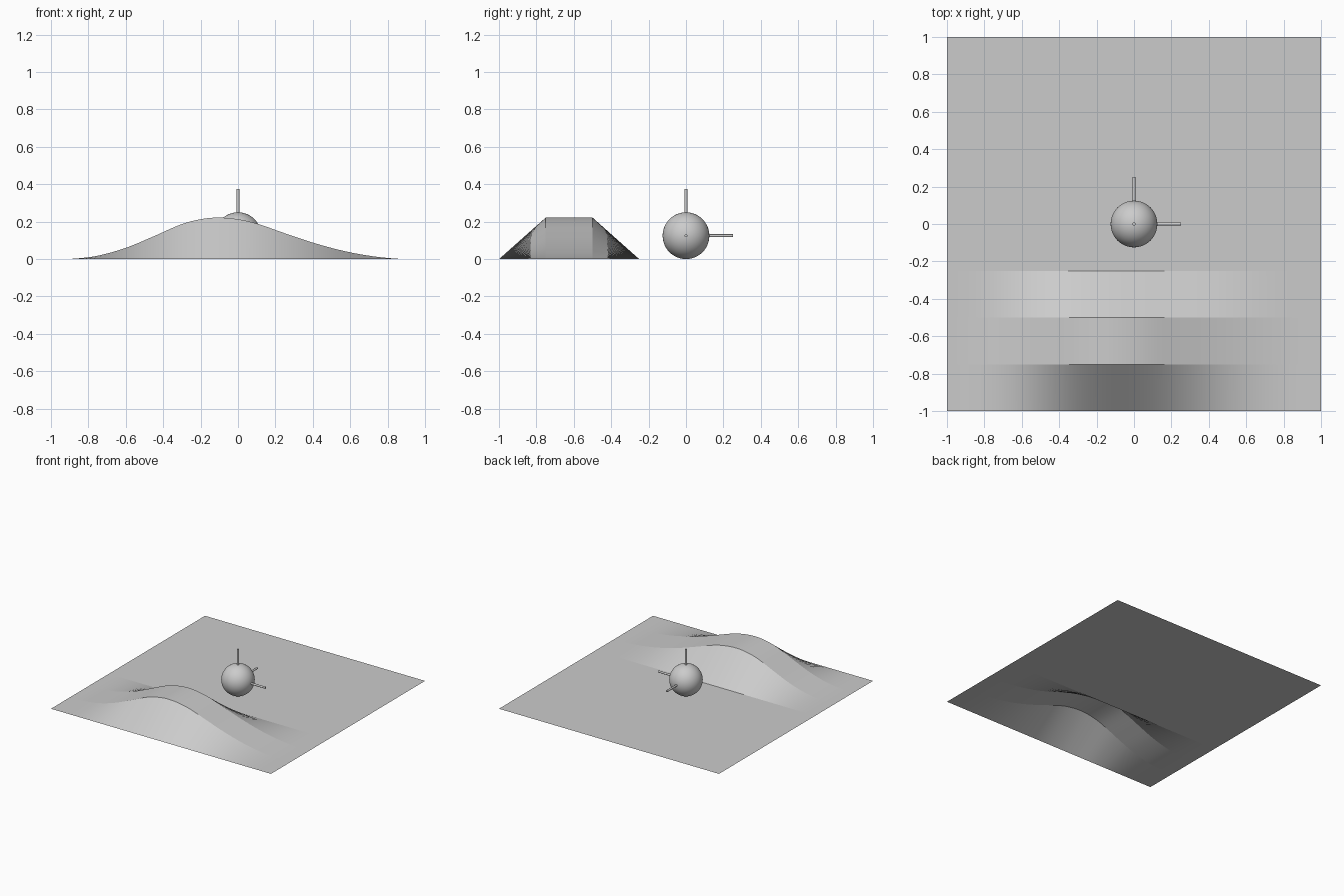
import bpy, bmesh, math
from mathutils import Vector

if "Cube" in bpy.data.objects:
    bpy.data.objects.remove(bpy.data.objects["Cube"])

grey = bpy.data.materials.new("plain grey")
grey.diffuse_color = (0.6, 0.6, 0.6, 1)
grey.use_nodes = True
grey.node_tree.nodes["Principled BSDF"].inputs["Base Color"].default_value = grey.diffuse_color


def finish(name, bm):
    mesh = bpy.data.meshes.new(name)
    bm.to_mesh(mesh)
    bm.free()
    mesh.materials.append(grey)
    obj = bpy.data.objects.new(name, mesh)
    bpy.context.collection.objects.link(obj)
    return obj


# Ridge height profile across x
PROFILE = [(-1, 0), (-0.88, 0.002), (-0.75, 0.018), (-0.6, 0.06), (-0.45, 0.122),
           (-0.3, 0.187), (-0.2, 0.213), (-0.11, 0.222), (0, 0.213), (0.1, 0.19),
           (0.25, 0.138), (0.4, 0.088), (0.55, 0.047), (0.7, 0.018), (0.85, 0.002), (1, 0)]


def tangent(i):
    if i in (0, len(PROFILE) - 1):
        return 0
    (x0, z0), (x1, z1) = PROFILE[i - 1], PROFILE[i + 1]
    return (z1 - z0) / (x1 - x0)


def height(x):
    # Smooth Hermite interpolation of the profile
    i = 0
    while i < len(PROFILE) - 2 and x > PROFILE[i + 1][0]:
        i += 1
    (x0, z0), (x1, z1) = PROFILE[i], PROFILE[i + 1]
    w = x1 - x0
    t = (x - x0) / w
    return ((2*t**3 - 3*t**2 + 1) * z0 + (t**3 - 2*t**2 + t) * w * tangent(i)
            + (3*t**2 - 2*t**3) * z1 + (t**3 - t**2) * w * tangent(i + 1))


# Open ground sheet: raised on two rows, straight between rows
bm = bmesh.new()
COLS = 80
rows = [(-1, 0), (-0.75, 1), (-0.5, 1), (-0.25, 0), (1, 0)]
grid = []
for y, raised in rows:
    line = []
    for c in range(COLS + 1):
        x = -1 + 2 * c / COLS
        line.append(bm.verts.new((x, y, raised * height(x))))
    grid.append(line)
for a, b in zip(grid, grid[1:]):
    for c in range(COLS):
        bm.faces.new((a[c], a[c + 1], b[c + 1], b[c])).smooth = True
# Creases follow the rows
for e in bm.edges:
    if abs(e.verts[0].co.y - e.verts[1].co.y) < 1e-5:
        e.smooth = False
finish("terrain_sheet", bm)

# Ball resting on the sheet
CENTRE = Vector((0, 0, 0.125))
bm = bmesh.new()
bmesh.ops.create_uvsphere(bm, u_segments=48, v_segments=24, radius=0.125)
bmesh.ops.translate(bm, verts=bm.verts, vec=CENTRE)
for f in bm.faces:
    f.smooth = True
finish("ball", bm)

# Three thin axis rods out of the ball
for name, axis in (("rod_right", (1, 0, 0)), ("rod_back", (0, 1, 0)), ("rod_up", (0, 0, 1))):
    axis = Vector(axis)
    bm = bmesh.new()
    bmesh.ops.create_cone(bm, cap_ends=True, segments=16, radius1=0.008, radius2=0.008, depth=0.13)
    turn = Vector((0, 0, 1)).rotation_difference(axis).to_matrix()
    bmesh.ops.rotate(bm, verts=bm.verts, cent=(0, 0, 0), matrix=turn)
    bmesh.ops.translate(bm, verts=bm.verts, vec=CENTRE + axis * 0.185)
    for f in bm.faces:
        f.smooth = len(f.verts) == 4
    for e in bm.edges:
        if e.calc_face_angle(0) > math.radians(40):
            e.smooth = False
    finish(name, bm)
